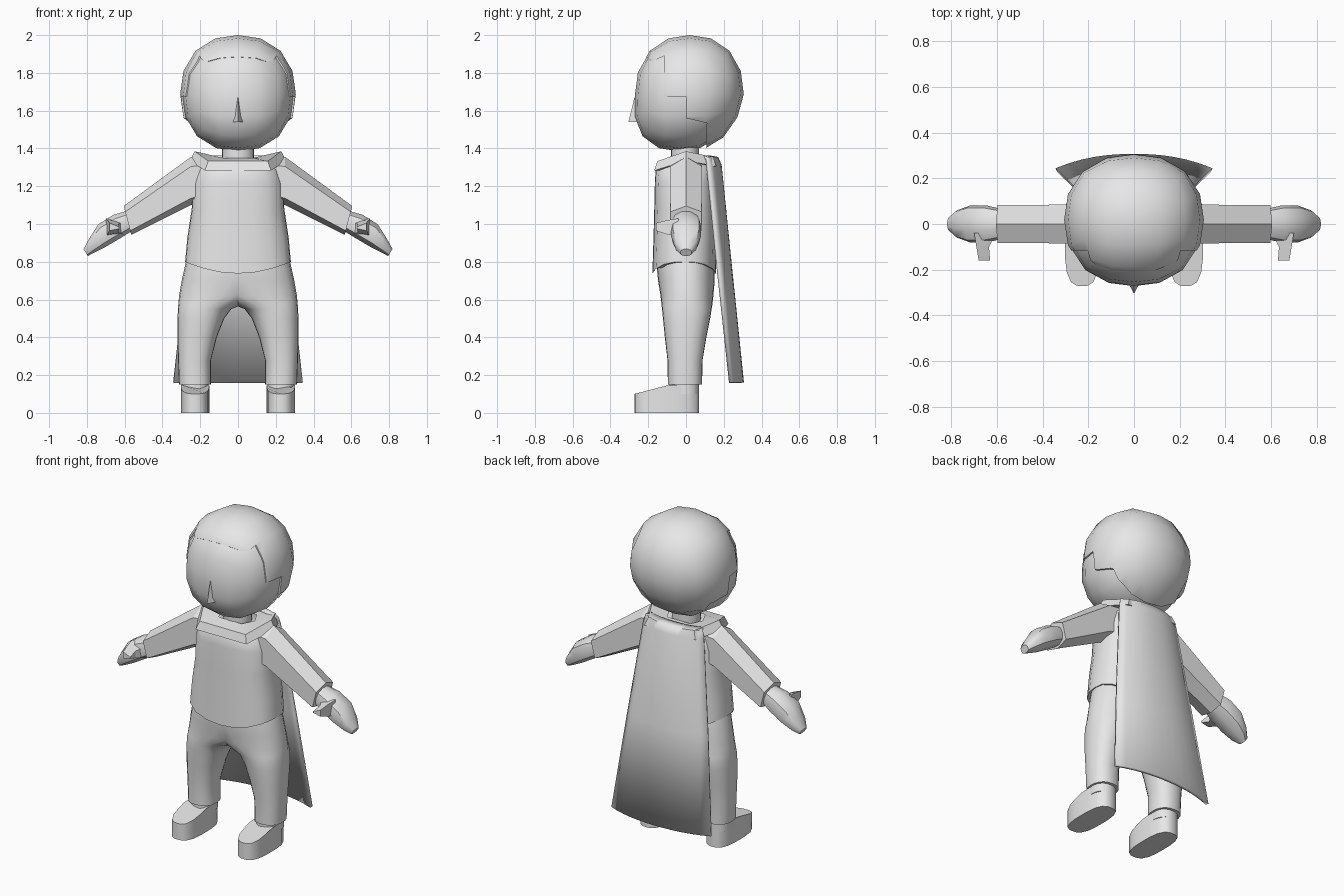
import bpy, bmesh, math

if "Cube" in bpy.data.objects:
    bpy.data.objects.remove(bpy.data.objects["Cube"])

grey = bpy.data.materials.new("plain_grey")
grey.diffuse_color = (0.8, 0.8, 0.8, 1)
grey.use_nodes = True
grey.node_tree.nodes["Principled BSDF"].inputs["Base Color"].default_value = grey.diffuse_color


def finish(name, bm, mirror=False, angle=32):
    bmesh.ops.recalc_face_normals(bm, faces=bm.faces[:])
    me = bpy.data.meshes.new(name)
    bm.to_mesh(me)
    bm.free()
    me.materials.append(grey)
    ob = bpy.data.objects.new(name, me)
    bpy.context.collection.objects.link(ob)
    smooth(ob, angle)
    if mirror:
        ob.modifiers.new("mirror", 'MIRROR')
    return ob


def smooth(ob, angle):
    bpy.ops.object.select_all(action='DESELECT')
    ob.select_set(True)
    bpy.context.view_layer.objects.active = ob
    bpy.ops.object.shade_smooth_by_angle(angle=math.radians(angle))


def loft(name, rings, mirror=False, angle=32, caps=True):
    """Skin a list of equal-length closed rings."""
    bm = bmesh.new()
    vs = [[bm.verts.new(p) for p in r] for r in rings]
    n = len(vs[0])
    for a, b in zip(vs, vs[1:]):
        for i in range(n):
            j = (i + 1) % n
            bm.faces.new((a[i], a[j], b[j], b[i]))
    if caps:
        bm.faces.new(vs[0])
        bm.faces.new(vs[-1])
    return finish(name, bm, mirror, angle)


def oval(n=20, p=2.4):
    """Unit superellipse points."""
    out = []
    for i in range(n):
        c, s = math.cos(2 * math.pi * i / n), math.sin(2 * math.pi * i / n)
        k = (abs(c) ** p + abs(s) ** p) ** (-1 / p)
        out.append((c * k, s * k))
    return out


def box_ring(x0, x1, y0, y1, z, p=2.4):
    return [((x0 + x1) / 2 + u * (x1 - x0) / 2, (y0 + y1) / 2 + v * (y1 - y0) / 2, z)
            for u, v in oval(20, p)]


def round_block(name, rx, y0, y1, z0, z1):
    """Slightly boxy ball made from a subdivided cube, chin pushed forward."""
    bm = bmesh.new()
    bmesh.ops.create_cube(bm, size=2)
    bmesh.ops.subdivide_edges(bm, edges=bm.edges[:], cuts=3, use_grid_fill=True)
    for v in bm.verts:
        c = [math.tan(q * math.pi / 4) for q in v.co]
        k = sum(abs(q) ** 2.25 for q in c) ** (-1 / 2.25)
        x, y, z = (q * k for q in c)
        v.co = (x * rx, (y0 + y1) / 2 + y * (y1 - y0) / 2 + 0.045 * min(z, 0),
                (z0 + z1) / 2 + z * (z1 - z0) / 2)
    return finish(name, bm, angle=60)


# Head and nose
round_block("head", 0.295, -0.27, 0.285, 1.385, 1.985)
loft("nose", [[(-0.03, -0.25, 1.54), (0, -0.305, 1.54), (0.03, -0.25, 1.54), (0, -0.25, 1.52)],
              [(-0.002, -0.268, 1.67), (0, -0.273, 1.67), (0.002, -0.268, 1.67), (0, -0.26, 1.67)]],
     angle=20)

# Hair: a larger shell trimmed to a stepped hairline
hair = round_block("hair", 0.306, -0.268, 0.306, 1.375, 2.0)
hairline = [(-0.35, 1.93), (-0.245, 1.915), (-0.18, 1.86), (-0.115, 1.89), (-0.115, 1.675),
            (0, 1.675), (0, 1.56), (0.11, 1.535), (0.105, 1.3), (0.5, 1.3), (0.5, 2.2), (-0.35, 2.2)]
cutter = loft("hair_cutter", [[(x, y, z) for y, z in hairline] for x in (-0.5, 0.5)])
cutter.hide_render = True
trim = hair.modifiers.new("trim", 'BOOLEAN')
trim.operation, trim.solver, trim.object = 'INTERSECT', 'EXACT', cutter
bpy.context.view_layer.objects.active = hair
bpy.ops.object.modifier_apply(modifier="trim")
bpy.data.objects.remove(cutter)
smooth(hair, 45)

# Neck
loft("neck", [box_ring(-0.085, 0.085, -0.08, 0.07, z, 2) for z in (1.25, 1.45)])

# Shirt body with a hem that dips front and back
body = [(0.8, 0.28, -0.178, 0.16), (0.93, 0.268, -0.172, 0.157), (1.08, 0.245, -0.168, 0.155),
        (1.22, 0.24, -0.165, 0.15), (1.29, 0.215, -0.16, 0.148), (1.335, 0.16, -0.13, 0.12)]
rings = [box_ring(-w, w, f, b, z, 2.8) for z, w, f, b in body]
rings[0] = [(x, y, z - 0.062 * (1 - (x / 0.28) ** 2)) for x, y, z in rings[0]]
loft("shirt_body", rings, angle=50)

# Sleeves: six-sided with a ridge along top and bottom
def sleeve_ring(xt, zt, xb, zb, h):
    mix = lambda t: (xt + (xb - xt) * t, zt + (zb - zt) * t)
    return [(mix(t)[0], y, mix(t)[1]) for y, t in
            ((0, 0), (-h, 0.2), (-h, 0.86), (0, 1), (h, 0.86), (h, 0.2))]

loft("sleeve", [sleeve_ring(0.17, 1.36, 0.15, 1.13, 0.085),
                sleeve_ring(0.25, 1.355, 0.25, 1.10, 0.085),
                sleeve_ring(0.605, 1.095, 0.565, 0.943, 0.083)], True, 15)

# Mitten hands and thumbs
palm = [(0.57, 1.075, 0.54, 0.975, 0.06), (0.66, 1.05, 0.62, 0.925, 0.08),
        (0.74, 1.0, 0.70, 0.878, 0.08), (0.79, 0.92, 0.76, 0.848, 0.06),
        (0.818, 0.868, 0.795, 0.83, 0.03)]
loft("hand", [[((a + c) / 2 + v * (a - c) / 2, u * h, (b + d) / 2 + v * (b - d) / 2)
               for u, v in oval(10, 2.6)] for a, b, c, d, h in palm], True, 40)
thumb = [(-0.04, 0.605, 0.70, 0.935, 1.03), (-0.10, 0.635, 0.69, 0.945, 1.02),
         (-0.16, 0.63, 0.68, 0.965, 1.005)]
loft("thumb", [[(x0, y, z1 - 0.02), (x1, y, z1), (x1, y, z0), (x0, y, z0 + 0.01)]
               for y, x0, x1, z0, z1 in thumb], True, 25)

# Six-sided collar draped over the shoulders
base = [(0.175, -0.168, 1.283), (0.255, 0, 1.335), (0.175, 0.16, 1.305),
        (-0.175, 0.16, 1.305), (-0.255, 0, 1.335), (-0.175, -0.168, 1.283)]
loft("collar", [[(x * s, y * s, z * k + h) for x, y, z in base]
                for s, k, h in ((0.85, 1, 0), (1, 1, 0), (0.9, 1, 0.05), (0.45, 0, 1.35))],
     angle=20, caps=False)

# Trouser legs, overlapping at the hips
leg = [(0.15, 0.143, 0.312, -0.096, 0.085), (0.28, 0.143, 0.317, -0.098, 0.088),
       (0.40, 0.112, 0.32, -0.112, 0.108), (0.50, 0.073, 0.32, -0.122, 0.128),
       (0.55, 0.035, 0.318, -0.127, 0.136), (0.575, -0.03, 0.316, -0.13, 0.14),
       (0.62, -0.14, 0.312, -0.135, 0.145), (0.70, -0.23, 0.298, -0.148, 0.152),
       (0.80, -0.26, 0.276, -0.158, 0.152), (0.86, -0.25, 0.255, -0.15, 0.14)]
loft("trouser_leg", [box_ring(a, b, c, d, z) for z, a, b, c, d in leg], True, 60)

# Shoes: rounded plan with a toe that slopes down
sole = box_ring(0.152, 0.302, -0.272, 0.07, 0, 3)
top = [(x, y, 0.148 if y > -0.09 else 0.148 + (y + 0.09) * 0.26) for x, y, z in sole]
loft("shoe", [sole, top], True, 40)
loft("ankle", [box_ring(0.155, 0.30, -0.088, 0.068, z) for z in (0.1, 0.2)], True)

# Cape: curved sheet, wider toward the ground
bm = bmesh.new()
rows = [(1.355, 0.12, 0.18, 0.03), (1.348, 0.165, 0.195, 0.055), (1.31, 0.18, 0.205, 0.065),
        (0.75, 0.237, 0.274, 0.065), (0.16, 0.298, 0.34, 0.062)]
grid = [[bm.verts.new((w * i / 6, y - d * abs(i / 6) ** 2.3, z)) for i in range(-6, 7)]
        for z, y, w, d in rows]
for a, b in zip(grid, grid[1:]):
    for i in range(12):
        bm.faces.new((a[i], a[i + 1], b[i + 1], b[i]))
cape = finish("cape", bm, angle=60)
thick = cape.modifiers.new("thickness", 'SOLIDIFY')
thick.thickness, thick.offset = 0.018, 0
